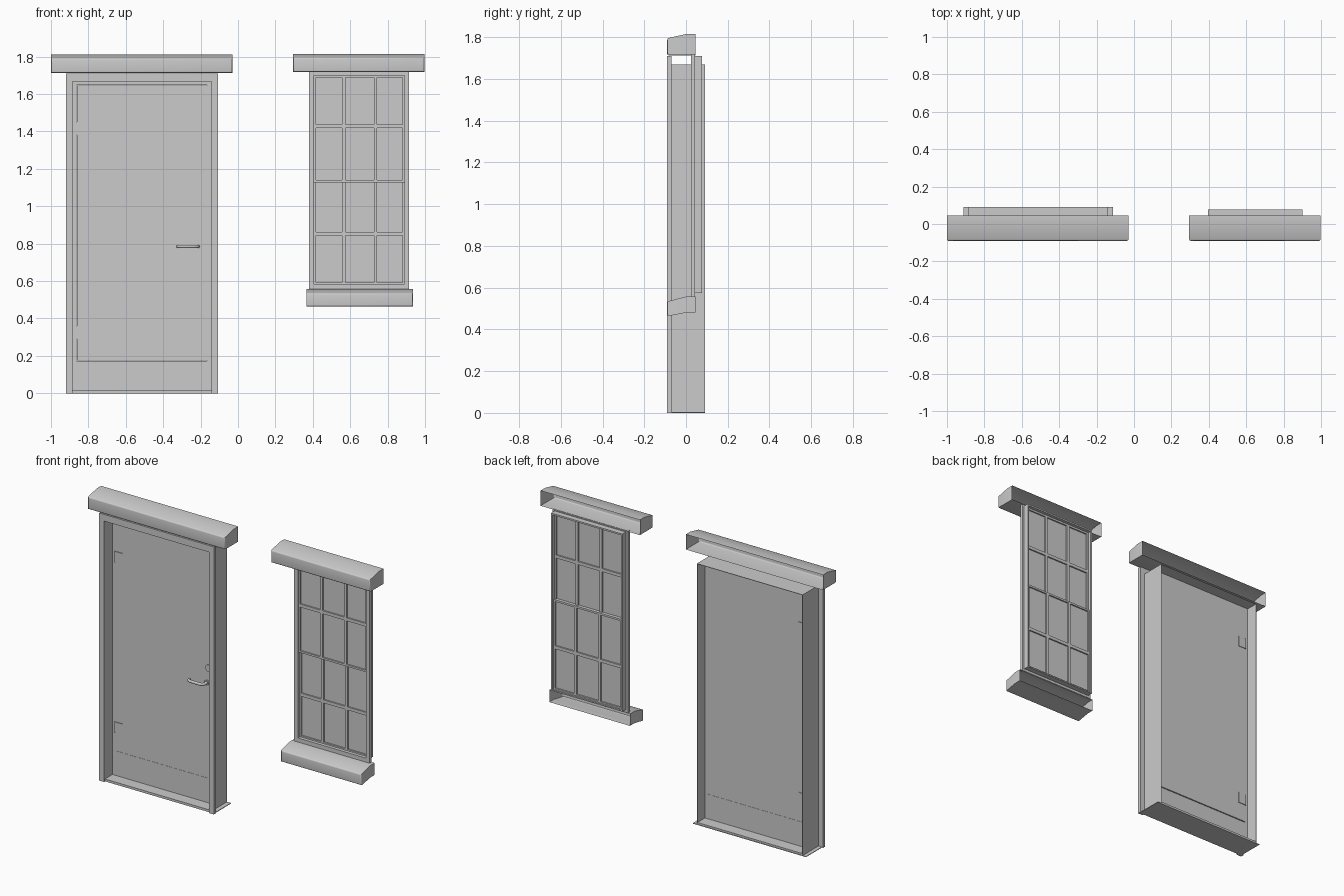
import bpy
import bmesh
import math
from mathutils import Vector

cube = bpy.data.objects.get("Cube")
if cube:
    bpy.data.objects.remove(cube, do_unlink=True)

grey = bpy.data.materials.new("plain grey")
grey.use_nodes = True
grey.diffuse_color = (0.6, 0.6, 0.6, 1)
grey.node_tree.nodes["Principled BSDF"].inputs["Base Color"].default_value = (0.6, 0.6, 0.6, 1)


def finish(name, bm, smooth=False):
    bmesh.ops.recalc_face_normals(bm, faces=bm.faces)
    mesh = bpy.data.meshes.new(name)
    bm.to_mesh(mesh)
    bm.free()
    mesh.materials.append(grey)
    obj = bpy.data.objects.new(name, mesh)
    bpy.context.collection.objects.link(obj)
    if smooth:
        bpy.ops.object.select_all(action="DESELECT")
        obj.select_set(True)
        bpy.context.view_layer.objects.active = obj
        bpy.ops.object.shade_smooth_by_angle(angle=math.radians(35))
    return obj


def add_box(bm, x, y, z):
    verts = bmesh.ops.create_cube(bm, size=1)["verts"]
    for v in verts:
        v.co = Vector([(a + b) / 2 + c * (b - a) for (a, b), c in zip((x, y, z), v.co)])


def box(name, x, y, z):
    bm = bmesh.new()
    add_box(bm, x, y, z)
    return finish(name, bm)


def frame(name, x, y, z, side, top, bottom=0):
    """Rectangular frame; no bottom rail if bottom is zero."""
    bm = bmesh.new()
    add_box(bm, (x[0], x[0] + side), y, z)
    add_box(bm, (x[1] - side, x[1]), y, z)
    inner = (x[0] + side, x[1] - side)
    add_box(bm, inner, y, (z[1] - top, z[1]))
    if bottom:
        add_box(bm, inner, y, (z[0], z[0] + bottom))
    return finish(name, bm)


def moulding(name, x, profile):
    """Extruded (y, z) profile, hollow and open at the back, rounded at the front."""
    bm = bmesh.new()
    face = bm.faces.new([bm.verts.new((x[0], y, z)) for y, z in profile])
    extruded = bmesh.ops.extrude_face_region(bm, geom=[face])["geom"]
    for v in extruded:
        if isinstance(v, bmesh.types.BMVert):
            v.co.x = x[1]
    if not face.is_valid or len(bm.faces) < len(profile) + 2:
        bmesh.ops.holes_fill(bm, edges=bm.edges)
    back = max(y for y, z in profile)
    front = min(y for y, z in profile)
    open_faces = [f for f in bm.faces if all(abs(v.co.y - back) < 1e-5 for v in f.verts)]
    bmesh.ops.delete(bm, geom=open_faces, context="FACES")
    edges = [e for e in bm.edges if all(abs(v.co.y - front) < 1e-5 for v in e.verts)]
    bmesh.ops.bevel(bm, geom=edges, offset=0.008, segments=3, profile=0.5, affect="EDGES")
    return finish(name, bm, True)


def disc(name, centre, radius, depth):
    bm = bmesh.new()
    bmesh.ops.create_cone(bm, cap_ends=True, segments=24, radius1=radius, radius2=radius, depth=depth)
    for v in bm.verts:
        v.co = Vector((v.co.x, v.co.z, v.co.y)) + Vector(centre)
    return finish(name, bm, True)


def lintel(name, x, dz=0):
    shape = [(-.09, 1.713), (-.09, 1.79), (0, 1.81), (.045, 1.81), (.045, 1.713)]
    return moulding(name, x, [(y, z + dz) for y, z in shape])


# Door surround
lintel("door_lintel", (-1, -.03))
frame("door_trim", (-.92, -.108), (-.09, -.07), (0, 1.71), .035, .043)
frame("door_jamb", (-.888, -.14), (-.07, .09), (0, 1.67), .003, .003)
box("threshold", (-.885, -.143), (-.08, .088), (0, .015))
box("threshold_plate", (-.912, -.112), (-.07, .09), (0, .004))

# Door leaf: rim with kick rail, and a slightly proud panel
frame("door_rim", (-.885, -.143), (-.004, .012), (.015, 1.667), .022, .02, .157)
box("door_panel", (-.862, -.166), (-.008, .016), (.175, 1.646))

# Hinges on both faces
for label, z in (("lower", .325), ("upper", 1.415)):
    box(label + "_hinge", (-.866, -.81), (-.012, .02), (z - .035, z + .035))

# Lever handle and lock
disc("lock_rosette", (-.2, -.011, .88), .022, .008)
path = bpy.data.curves.new("lever_handle", "CURVE")
path.dimensions = "3D"
path.bevel_depth = .009
path.bevel_resolution = 3
path.use_fill_caps = True
spline = path.splines.new("POLY")
points = [(-.213, -.006), (-.213, -.038), (-.22, -.048), (-.235, -.052),
          (-.3, -.052), (-.315, -.047), (-.322, -.032)]
spline.points.add(len(points) - 1)
for p, (x, y) in zip(spline.points, points):
    p.co = (x, y, .785, 1)
path.materials.append(grey)
lever = bpy.data.objects.new("lever_handle", path)
bpy.context.collection.objects.link(lever)
disc("lever_rosette", (-.213, -.011, .785), .016, .008)

# Window surround
lintel("window_lintel", (.295, .997), .005)
moulding("window_sill", (.365, .935),
         [(-.09, .463), (-.09, .534), (0, .557), (.045, .557), (.045, .48), (0, .48)])
frame("window_flange", (.379, .913), (.024, .042), (.555, 1.72), .02, .02, .02)
frame("window_frame", (.396, .9), (.024, .077), (.575, 1.71), .01, .01, .008)

# Two sashes, each with a rim, a muntin grid and a pane
for label, y, low, high, bar in (("upper", .044, 1.127, 1.7, 1.428),
                                 ("lower", .056, .58, 1.157, .853)):
    depth = (y - .011, y + .011)
    frame(label + "_sash", (.404, .892), depth, (low, high), .012, .012, .012)
    bm = bmesh.new()
    for x in (.565, .735):
        add_box(bm, (x - .009, x + .009), depth, (low, high))
    add_box(bm, (.404, .892), depth, (bar - .01, bar + .01))
    finish(label + "_muntins", bm)
    box(label + "_pane", (.404, .892), (y - .002, y + .002), (low, high))
